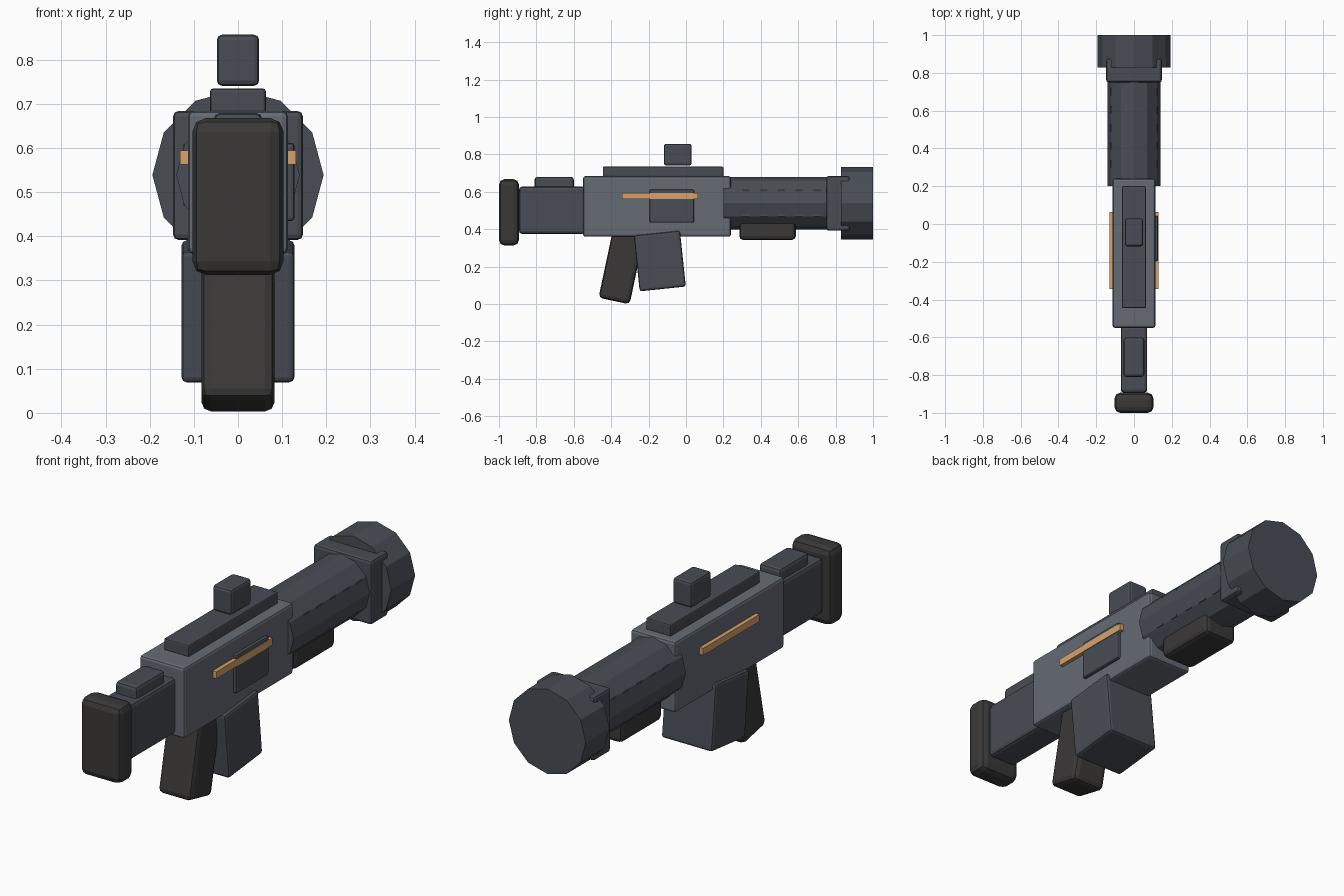
import bpy
from math import radians

if "Cube" in bpy.data.objects:
    bpy.data.objects.remove(bpy.data.objects["Cube"])


def material(name, rgb):
    m = bpy.data.materials.new(name)
    m.diffuse_color = (*rgb, 1)
    m.use_nodes = True
    m.node_tree.nodes["Principled BSDF"].inputs["Base Color"].default_value = m.diffuse_color
    return m


STEEL = material("steel", (0.13, 0.145, 0.175))
DARK = material("dark_steel", (0.065, 0.073, 0.09))
RUBBER = material("rubber", (0.042, 0.04, 0.039))
AMBER = material("amber", (0.66, 0.37, 0.15))


def box(name, x, y, z, mat, bevel=0.012, tilt=0):
    """Bevelled box from (min, max) ranges, tilted about its own centre."""
    ranges = (x, y, z)
    centre = [(a + b) / 2 for a, b in ranges]
    bpy.ops.mesh.primitive_cube_add(size=1, location=centre)
    ob = bpy.context.object
    ob.name = name
    ob.scale = [b - a for a, b in ranges]
    bpy.ops.object.transform_apply(location=False, rotation=False, scale=True)
    ob.rotation_euler.x = radians(tilt)
    ob.data.materials.append(mat)
    if bevel:
        mod = ob.modifiers.new("bevel", 'BEVEL')
        mod.width = bevel
        mod.segments = 2
    return ob


def tube(name, radius, y0, y1, z, mat):
    """Twelve-sided cylinder along y with a corner on each side."""
    bpy.ops.mesh.primitive_cylinder_add(
        vertices=12, radius=radius, depth=y1 - y0,
        location=(0, (y0 + y1) / 2, z), rotation=(radians(90), 0, 0))
    ob = bpy.context.object
    ob.name = name
    ob.data.materials.append(mat)
    return ob


def wide(half):
    return (-half, half)


# Body and top rail
box("receiver", wide(0.113), (-0.55, 0.24), (0.36, 0.684), STEEL)
box("top_rail", wide(0.063), (-0.445, 0.20), (0.68, 0.735), DARK, 0.006)
box("sight", wide(0.048), (-0.118, 0.03), (0.741, 0.857), DARK)

# Barrel assembly
tube("barrel", 0.14, 0.20, 0.80, 0.539, DARK)
box("barrel_collar", wide(0.147), (0.75, 0.875), (0.392, 0.684), DARK)
tube("muzzle", 0.194, 0.828, 1.0, 0.539, DARK)
box("fore_grip", wide(0.083), (0.285, 0.587), (0.343, 0.45), RUBBER, 0.02)

# Barrel vents and side strips on both sides
for side, s in (("left", -1), ("right", 1)):
    for i in range(5):
        y = 0.30 + i * 0.095
        box(f"vent_{side}_{i + 1}", sorted((s * 0.09, s * 0.124)),
            (y, y + 0.04), (0.469, 0.609), DARK, 0)
    box(f"side_strip_{side}", sorted((s * 0.108, s * 0.131)),
        (-0.343, 0.063), (0.563, 0.595), AMBER, 0)

# Ejection port on the right only
box("ejection_port", (0.10, 0.128), (-0.195, 0.043), (0.435, 0.612), DARK, 0.008)

# Grip and magazine
box("pistol_grip", wide(0.083), (-0.428, -0.258), (0.012, 0.412), RUBBER, 0.022, -12)
box("magazine", wide(0.128), (-0.264, -0.016), (0.08, 0.38), DARK, 0.012, 6)

# Stock
box("stock", wide(0.07), (-0.893, -0.54), (0.375, 0.628), DARK, 0.016)
box("cheek_rest", wide(0.055), (-0.81, -0.60), (0.58, 0.68), DARK, 0.015)
box("butt_pad", wide(0.103), (-1.0, -0.893), (0.313, 0.668), RUBBER, 0.03)
